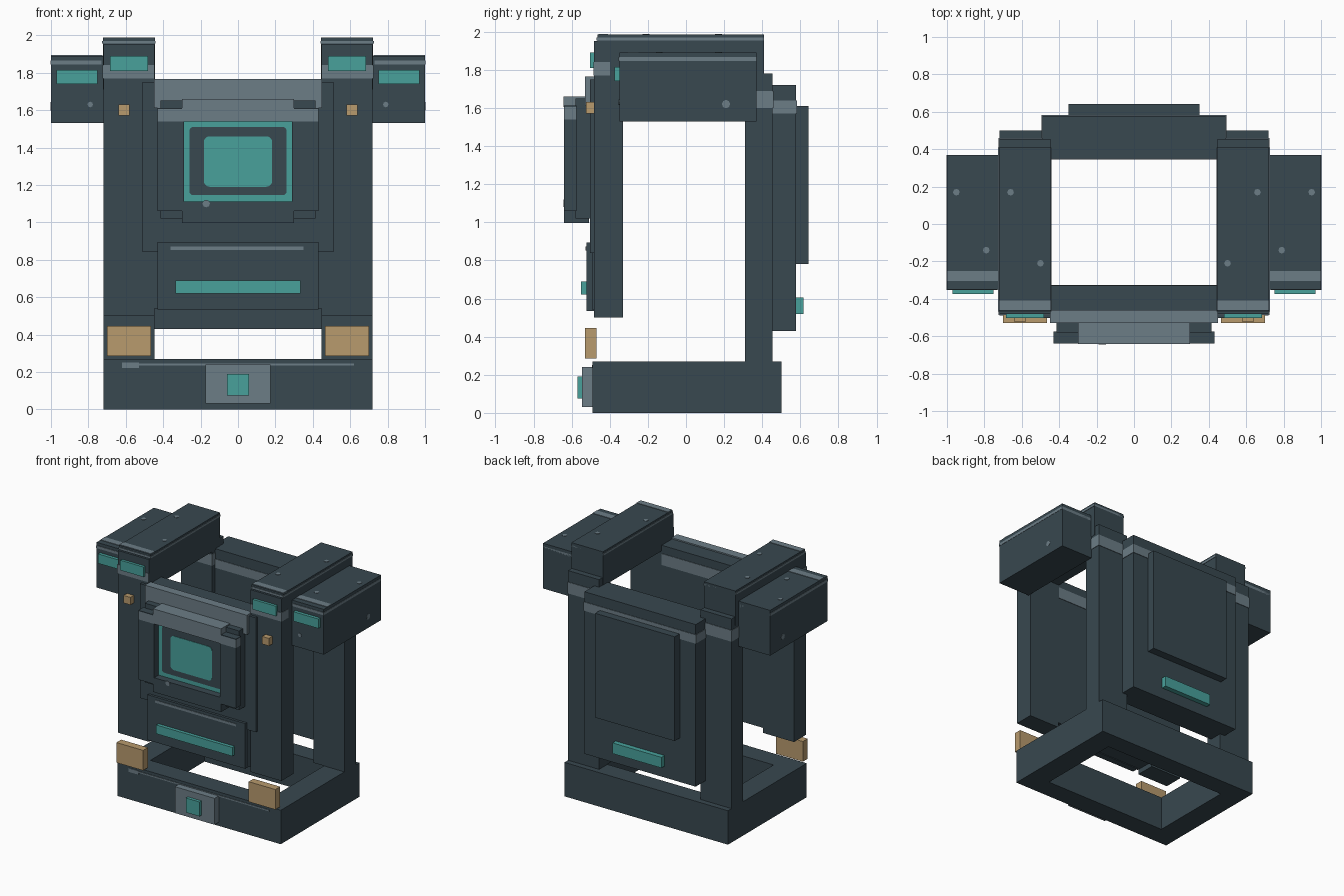
import bpy, bmesh, math
from mathutils import Vector

if "Cube" in bpy.data.objects:
    bpy.data.objects.remove(bpy.data.objects["Cube"])


def material(name, rgb):
    m = bpy.data.materials.new(name)
    m.diffuse_color = (*rgb, 1)
    m.use_nodes = True
    m.node_tree.nodes["Principled BSDF"].inputs["Base Color"].default_value = m.diffuse_color
    return m


DARK = material("dark_slate", (0.040, 0.065, 0.080))
LIGHT = material("worn_grey", (0.150, 0.205, 0.240))
TEAL = material("teal_glow", (0.065, 0.355, 0.330))
TAN = material("tan_brass", (0.480, 0.325, 0.155))


def finish(name, bm, mat):
    bmesh.ops.recalc_face_normals(bm, faces=bm.faces)
    me = bpy.data.meshes.new(name)
    bm.to_mesh(me)
    bm.free()
    me.materials.append(mat)
    ob = bpy.data.objects.new(name, me)
    bpy.context.collection.objects.link(ob)
    return ob


def box(name, x, y, z, mat=DARK):
    """Box from three (low, high) ranges."""
    bm = bmesh.new()
    bmesh.ops.create_cube(bm, size=1)
    for v in bm.verts:
        v.co = Vector([r[0] + (c + 0.5) * (r[1] - r[0]) for r, c in zip((x, y, z), v.co)])
    return finish(name, bm, mat)


def pair(name, x, y, z, mat=DARK):
    """The same box on the right and left sides."""
    box("right_" + name, x, y, z, mat)
    box("left_" + name, (-x[1], -x[0]), y, z, mat)


def rounded_plate(name, hx, z, y, r, mat):
    """Thin plate facing the front, with rounded corners."""
    bm = bmesh.new()
    pts = []
    for i, (sx, top) in enumerate(((1, 1), (-1, 1), (-1, 0), (1, 0))):
        cx, cz = sx * (hx - r), (z[1] - r if top else z[0] + r)
        for k in range(4):
            a = math.radians(i * 90 + k * 30)
            pts.append((cx + r * math.cos(a), y[1], cz + r * math.sin(a)))
    f = bm.faces.new([bm.verts.new(p) for p in pts])
    ext = bmesh.ops.extrude_face_region(bm, geom=[f])
    for v in ext["geom"]:
        if isinstance(v, bmesh.types.BMVert):
            v.co.y = y[0]
    return finish(name, bm, mat)


def chip(name, pos, axis, r=0.018):
    """Small worn paint chip lying on a face."""
    bm = bmesh.new()
    rot = Vector((0, 0, 1)).rotation_difference(Vector(axis)).to_matrix()
    bmesh.ops.create_cone(bm, cap_ends=True, segments=8, radius1=r, radius2=r, depth=0.006)
    bmesh.ops.rotate(bm, verts=bm.verts, cent=(0, 0, 0), matrix=rot)
    bmesh.ops.translate(bm, verts=bm.verts, vec=pos)
    finish(name, bm, LIGHT)


E = 0.004  # thickness of painted bands

# Waist ring
box("waist_front", (-0.72, 0.72), (-0.49, -0.33), (0, 0.27))
box("waist_back", (-0.72, 0.72), (0.35, 0.50), (0, 0.27))
pair("waist_side", (0.54, 0.72), (-0.33, 0.35), (0, 0.27))
box("waist_edge_wear", (-0.62, 0.62), (-0.49 - E, -0.48), (0.235, 0.246), LIGHT)
box("waist_edge_chip", (-0.62, -0.53), (-0.49 - E, -0.48), (0.22, 0.25), LIGHT)
box("buckle", (-0.175, 0.175), (-0.545, -0.49), (0.03, 0.24), LIGHT)
box("buckle_light", (-0.06, 0.06), (-0.57, -0.54), (0.075, 0.19), TEAL)
pair("waist_clip", (0.465, 0.70), (-0.53, -0.47), (0.285, 0.445), TAN)

# Columns and shoulder beams
pair("front_column", (0.447, 0.72), (-0.482, -0.33), (0.50, 1.95))
pair("rear_column", (0.447, 0.72), (0.31, 0.455), (0.27, 1.78))
pair("rear_column_band", (0.447 - E, 0.72 + E), (0.31 - E, 0.455 + E), (1.60, 1.69), LIGHT)
pair("shoulder_beam", (0.445, 0.722), (-0.465, 0.41), (1.71, 1.985))
pair("beam_side_wear", (0.445 - E, 0.722 + E), (-0.465 - E, 0.41), (1.955, 1.97), LIGHT)
pair("beam_top_wear", (0.445, 0.722), (-0.46, -0.41), (1.98, 1.985 + E), LIGHT)
pair("column_band", (0.447, 0.72 + E), (-0.482 - E, -0.40), (1.77, 1.84), LIGHT)
pair("column_light", (0.48, 0.685), (-0.503, -0.48), (1.81, 1.89), TEAL)
pair("column_stud", (0.58, 0.64), (-0.525, -0.48), (1.57, 1.63), TAN)

# Outer shoulder blocks
pair("shoulder_block", (0.72, 1.0), (-0.35, 0.37), (1.53, 1.89))
pair("shoulder_side_wear", (0.73, 1.0 + E / 2), (-0.35 - E, 0.37), (1.845, 1.866), LIGHT)
pair("shoulder_top_wear", (0.724, 0.999), (-0.305, -0.25), (1.88, 1.89 + E), LIGHT)
pair("shoulder_light", (0.75, 0.97), (-0.375, -0.35), (1.74, 1.815), TEAL)
for s in (1, -1):
    for i, (x, y) in enumerate(((0.79, -0.14), (0.95, 0.17))):
        chip("shoulder_chip_%d" % i, (s * x, y, 1.89), (0, 0, 1))
    for i, (x, y) in enumerate(((0.50, -0.21), (0.66, 0.17))):
        chip("beam_chip_%d" % i, (s * x, y, 1.985), (0, 0, 1))
    chip("block_front_chip", (s * 0.79, -0.35, 1.63), (0, 1, 0), 0.015)
    chip("block_side_chip", (s * 0.999, 0.21, 1.62), (1, 0, 0), 0.022)

# Chest
box("chest_core", (-0.447, 0.447), (-0.49, -0.33), (0.54, 1.755))
box("chest_inner_band", (-0.446, 0.446), (-0.34, -0.33 + E), (1.60, 1.69), LIGHT)
box("chest_panel", (-0.51, 0.51), (-0.503, -0.47), (0.84, 1.75))
box("chest_lip", (-0.45, 0.45), (-0.53, -0.46), (1.61, 1.765), LIGHT)

# Display housing: backing plate and a window frame in front of it
box("display_backing", (-0.415, 0.415), (-0.58, -0.50), (1.02, 1.65))
pair("display_frame_side", (0.29, 0.43), (-0.64, -0.575), (1.06, 1.54))
box("display_frame_bottom", (-0.43, 0.43), (-0.64, -0.575), (1.06, 1.112))
box("display_frame_lower_tab", (-0.30, 0.30), (-0.64, -0.51), (0.997, 1.06))
box("display_frame_top", (-0.43, 0.43), (-0.64, -0.575), (1.54, 1.605), LIGHT)
box("display_frame_cap", (-0.43, 0.43), (-0.64, -0.575), (1.605, 1.612))
box("display_frame_upper_tab", (-0.30, 0.30), (-0.642, -0.51), (1.606, 1.66), LIGHT)
box("screen_border", (-0.29, 0.29), (-0.583, -0.575), (1.112, 1.54), TEAL)
rounded_plate("screen_gap", 0.26, (1.145, 1.51), (-0.586, -0.58), 0.02, DARK)
rounded_plate("screen", 0.183, (1.19, 1.46), (-0.589, -0.583), 0.03, TEAL)
chip("display_chip", (-0.17, -0.64, 1.10), (0, 1, 0), 0.02)

# Abdomen
box("abdomen", (-0.43, 0.43), (-0.523, -0.47), (0.535, 0.895))
box("abdomen_wear", (-0.36, 0.35), (-0.523 - E, -0.51), (0.852, 0.872), LIGHT)
box("abdomen_light", (-0.335, 0.335), (-0.55, -0.52), (0.62, 0.69), TEAL)

# Back
box("back_plate", (-0.49, 0.49), (0.35, 0.578), (0.43, 1.72))
box("back_plate_band", (-0.49 - E, 0.49 + E), (0.35 - E, 0.578 + E), (1.57, 1.64), LIGHT)
box("back_cover", (-0.35, 0.35), (0.57, 0.642), (0.78, 1.61))
box("back_light", (-0.215, 0.215), (0.57, 0.617), (0.52, 0.605), TEAL)
